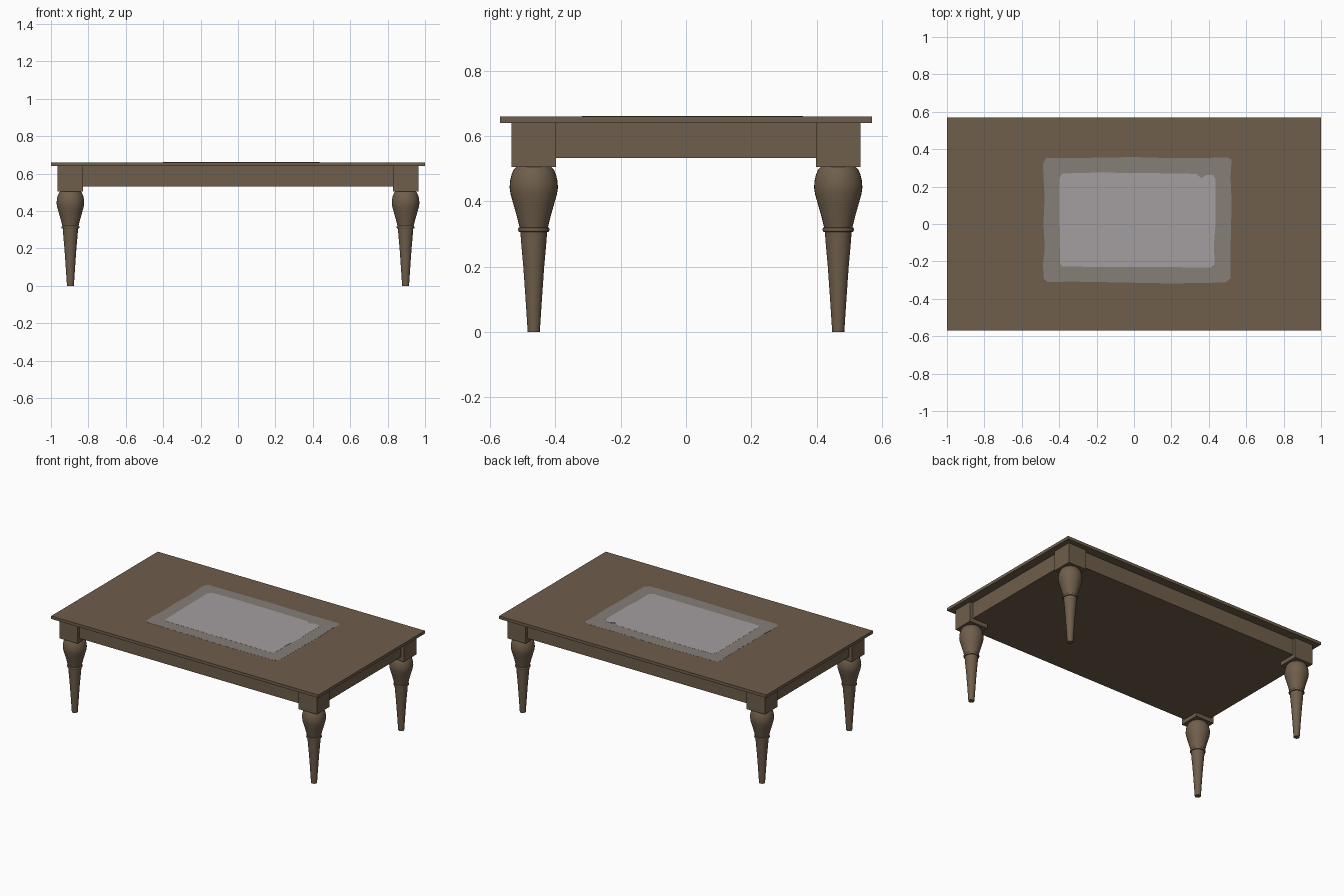
import bpy, bmesh, math

if "Cube" in bpy.data.objects:
    bpy.data.objects.remove(bpy.data.objects["Cube"])


def material(name, rgb):
    m = bpy.data.materials.new(name)
    lin = [((c / 255 + 0.055) / 1.055) ** 2.4 for c in rgb]
    m.diffuse_color = (*lin, 1)
    m.use_nodes = True
    m.node_tree.nodes["Principled BSDF"].inputs["Base Color"].default_value = m.diffuse_color
    return m


wood = material("brown wood", (111, 94, 75))
worn = material("worn grey brown", (134, 126, 121))
pale = material("pale grey", (163, 159, 160))


def add_object(name, bm, mat):
    bmesh.ops.recalc_face_normals(bm, faces=bm.faces)
    me = bpy.data.meshes.new(name)
    bm.to_mesh(me)
    bm.free()
    me.materials.append(mat)
    ob = bpy.data.objects.new(name, me)
    bpy.context.collection.objects.link(ob)
    return ob


def box(name, lo, hi, mat):
    bm = bmesh.new()
    bmesh.ops.create_cube(bm, size=1)
    for v in bm.verts:
        for i in range(3):
            v.co[i] = lo[i] if v.co[i] < 0 else hi[i]
    return add_object(name, bm, mat)


def lathe(name, profile, cx, cy, mat, sides=32):
    bm = bmesh.new()
    rings = [[bm.verts.new((cx + r * math.cos(2 * math.pi * i / sides),
                            cy + r * math.sin(2 * math.pi * i / sides), z))
              for i in range(sides)] for r, z in profile]
    for a, b in zip(rings, rings[1:]):
        for i in range(sides):
            j = (i + 1) % sides
            bm.faces.new((a[i], a[j], b[j], b[i]))
    bm.faces.new(rings[0])
    bm.faces.new(rings[-1])
    ob = add_object(name, bm, mat)
    bpy.ops.object.select_all(action='DESELECT')
    ob.select_set(True)
    bpy.context.view_layer.objects.active = ob
    bpy.ops.object.shade_smooth_by_angle(angle=math.radians(35))
    return ob


def plate(name, pts, z0, z1, mat):
    bm = bmesh.new()
    f = bm.faces.new([bm.verts.new((x, y, z0)) for x, y in pts])
    ext = bmesh.ops.extrude_face_region(bm, geom=[f])
    for v in ext["geom"]:
        if isinstance(v, bmesh.types.BMVert):
            v.co.z = z1
    return add_object(name, bm, mat)


# Table top and solid apron body beneath it
box("table_top", (-1, -0.57, 0.64), (1, 0.57, 0.66), wood)
box("apron", (-0.942, -0.512, 0.532), (0.942, 0.512, 0.641), wood)

# Corner blocks and turned legs
profile = [(0.0185, 0), (0.025, 0.10), (0.032, 0.20), (0.037, 0.255),
           (0.041, 0.306), (0.046, 0.307), (0.048, 0.311), (0.048, 0.315),
           (0.046, 0.319), (0.043, 0.320), (0.045, 0.327), (0.052, 0.355),
           (0.062, 0.390), (0.071, 0.422), (0.074, 0.442), (0.0725, 0.462),
           (0.068, 0.482), (0.061, 0.498), (0.053, 0.506)]
for sx, nx in ((-1, "left"), (1, "right")):
    for sy, ny in ((-1, "front"), (1, "back")):
        x, y, h = sx * 0.896, sy * 0.466, 0.0685
        box(f"{ny}_{nx}_corner_block", (x - h, y - h, 0.505),
            (x + h, y + h, 0.641), wood)
        lathe(f"{ny}_{nx}_leg", profile, x, y, wood)

# Irregular worn patches in the middle of the top
outer = [(-0.46, -0.31), (-0.33, -0.308), (-0.1, -0.312), (0.2, -0.318),
         (0.49, -0.313), (0.515, -0.29), (0.517, -0.1), (0.522, 0.12),
         (0.516, 0.25), (0.522, 0.345), (0.50, 0.355), (0.2, 0.352),
         (0, 0.358), (-0.3, 0.353), (-0.47, 0.352), (-0.487, 0.32),
         (-0.478, 0.15), (-0.484, 0.0), (-0.477, -0.12), (-0.487, -0.22),
         (-0.482, -0.295)]
inner = [(-0.385, -0.228), (0.0, -0.23), (0.41, -0.232), (0.43, -0.215),
         (0.428, -0.1), (0.436, 0.0), (0.437, 0.24), (0.42, 0.262),
         (0.385, 0.262), (0.36, 0.245), (0.335, 0.268), (0.1, 0.272),
         (-0.2, 0.275), (-0.385, 0.27), (-0.402, 0.24), (-0.40, 0.0),
         (-0.395, -0.21)]
plate("worn_patch", outer, 0.6590, 0.6606, worn)
plate("pale_patch", inner, 0.6595, 0.6612, pale)
